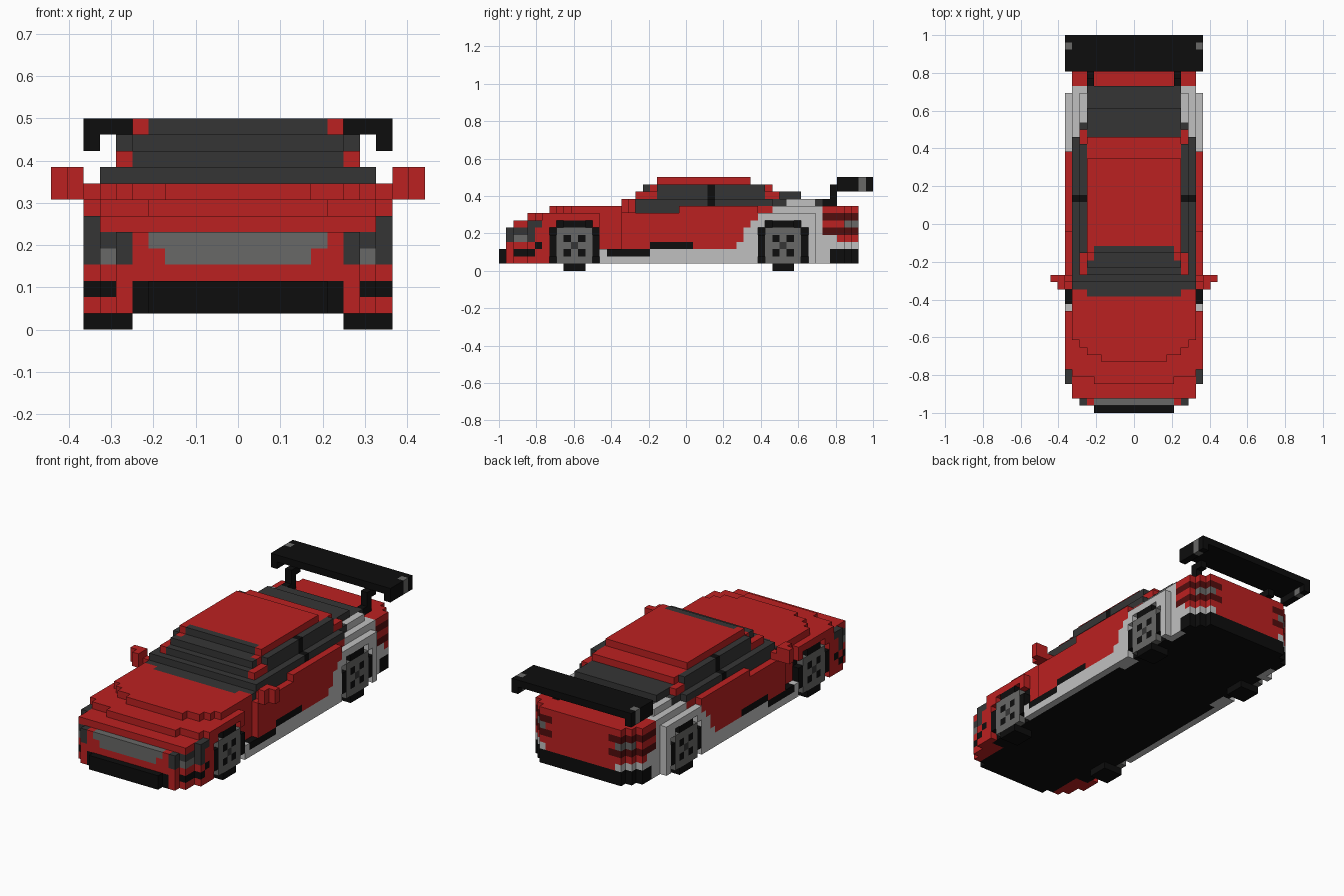
import bpy, bmesh
from mathutils import Vector

cube = bpy.data.objects.get("Cube")
if cube:
    bpy.data.objects.remove(cube, do_unlink=True)

V = 1 / 26  # block size: 52 blocks along the car

COLOURS = {
    "red_paint": (0.50, 0.015, 0.015),
    "black_trim": (0.004, 0.004, 0.004),
    "dark_glass": (0.036, 0.036, 0.036),
    "light_grey_paint": (0.53, 0.53, 0.53),
    "mid_grey": (0.14, 0.14, 0.135),
    "dark_red_lamp": (0.085, 0.004, 0.004),
}
MATS = []
for name, rgb in COLOURS.items():
    m = bpy.data.materials.new(name)
    m.use_nodes = True
    m.diffuse_color = (*rgb, 1)
    m.node_tree.nodes["Principled BSDF"].inputs["Base Color"].default_value = (*rgb, 1)
    MATS.append(m)
RED, BLACK, GLASS, WHITE, GREY, LAMP = range(6)


def fill(cells, x, y, z, colour, side=0):
    """Fill inclusive block ranges on both sides (or one); None carves."""
    for i in range(x[0], x[1] + 1):
        for s in ((side,) if side else (-1, 1)):
            for j in range(y[0], y[1] + 1):
                for k in range(z[0], z[1] + 1):
                    if colour is None:
                        cells.pop((s * i, j, k), None)
                    else:
                        cells[s * i, j, k] = colour


def paint(cells, x, y, z, colour):
    """Recolour only the blocks that already exist."""
    for c in cells:
        if (x[0] <= abs(c[0]) <= x[1] and y[0] <= c[1] <= y[1]
                and z[0] <= c[2] <= z[1]):
            cells[c] = colour


body, cabin, wing, mirrors = {}, {}, {}, {}

# Body: plan outline with stepped corners and a stepped nose
half_width = {0: 5, 1: 7, 2: 8, 3: 8, 47: 8, 48: 7, 49: 6}
for j in range(50):
    w = half_width.get(j, 9 if 4 <= j <= 43 else 8)
    top = 2 if j == 0 else 5 if j == 1 else 6 if j < 4 else 7 if j < 7 else 8
    fill(body, (0, w), (j, j), (1, top), RED)
fill(body, (9, 9), (4, 43), (8, 8), None)
fill(body, (9, 9), (14, 16), (1, 8), None)
fill(body, (9, 9), (25, 35), (8, 8), RED)
for x0, j, k in ((6, 4, 7), (9, 5, 7), (5, 7, 8), (7, 8, 8), (8, 9, 8)):
    fill(body, (x0, 9), (j, j), (k, k), None)

# Floor, front lip, grille and headlights
paint(body, (0, 8), (2, 49), (1, 1), BLACK)
paint(body, (0, 6), (0, 1), (1, 2), BLACK)
paint(body, (7, 9), (1, 5), (1, 2), RED)
paint(body, (8, 9), (2, 4), (2, 2), BLACK)
paint(body, (9, 9), (5, 5), (3, 3), BLACK)
paint(body, (0, 5), (1, 1), (5, 5), GREY)
paint(body, (0, 4), (1, 1), (4, 4), GREY)
paint(body, (7, 9), (1, 4), (4, 5), GLASS)
paint(body, (8, 8), (2, 3), (4, 4), GREY)
paint(body, (9, 9), (4, 5), (6, 6), GLASS)

# Windscreen base and lower edge of the side glass
paint(body, (0, 6), (16, 16), (8, 8), GLASS)
paint(body, (0, 8), (17, 24), (8, 8), GLASS)

# Light grey rear wings and side skirts, black stripes
for k, start in {1: 33, 2: 33, 3: 33, 4: 34, 5: 34, 6: 35, 7: 36}.items():
    paint(body, (8, 9), (start, 44 if k > 4 else 46), (k, k), WHITE)
paint(body, (7, 8), (38, 44), (8, 8), WHITE)
fill(body, (9, 9), (14, 33), (1, 2), WHITE)
paint(body, (8, 9), (15, 20), (2, 2), BLACK)
paint(body, (9, 9), (21, 26), (3, 3), BLACK)

# Rear bumper and tail lamps
paint(body, (0, 9), (46, 49), (1, 2), BLACK)
paint(body, (6, 9), (47, 49), (3, 3), WHITE)
paint(body, (5, 9), (45, 49), (5, 5), LAMP)
paint(body, (5, 9), (45, 49), (7, 7), LAMP)
paint(body, (6, 7), (47, 49), (6, 6), GREY)

# Cabin: stepped glass layers, red pillars and roof
fill(cabin, (0, 8), (18, 37), (9, 9), GLASS)
fill(cabin, (0, 7), (38, 39), (9, 9), GLASS)
fill(cabin, (0, 6), (40, 44), (9, 9), GLASS)
fill(cabin, (7, 7), (40, 43), (9, 9), WHITE)
fill(cabin, (0, 7), (19, 38), (10, 10), GLASS)
fill(cabin, (0, 6), (39, 41), (10, 10), GLASS)
paint(cabin, (7, 7), (19, 21), (10, 10), RED)
paint(cabin, (7, 7), (37, 38), (10, 10), RED)
fill(cabin, (0, 6), (20, 37), (11, 11), GLASS)
fill(cabin, (7, 7), (22, 36), (11, 11), GLASS)
paint(cabin, (6, 6), (21, 22), (11, 11), RED)
paint(cabin, (0, 6), (35, 37), (11, 11), RED)
fill(cabin, (0, 6), (22, 34), (12, 12), RED)
paint(cabin, (0, 5), (22, 22), (12, 12), GLASS)
paint(cabin, (7, 8), (29, 29), (9, 11), BLACK)

# Rear wing: struts, blade, end plates
fill(wing, (6, 6), (45, 45), (9, 9), BLACK)
fill(wing, (6, 6), (46, 46), (9, 11), BLACK)
fill(wing, (6, 6), (47, 47), (11, 11), BLACK)
fill(wing, (0, 9), (47, 51), (12, 12), BLACK)
fill(wing, (9, 9), (47, 51), (11, 11), BLACK)
paint(wing, (9, 9), (50, 50), (11, 12), GREY)

# Door mirrors
fill(mirrors, (9, 9), (18, 18), (8, 8), RED)
fill(mirrors, (10, 10), (17, 18), (8, 9), RED)
fill(mirrors, (11, 11), (18, 18), (8, 9), RED)

# Wheels: seven-block discs with a grey spoked hub, set into black arches
parts = {"body_shell": body, "cabin": cabin, "rear_wing": wing, "door_mirrors": mirrors}
for label, centre in (("front", 10), ("rear", 39)):
    fill(body, (9, 9), (centre - 3, centre + 3), (1, 5), None)
    fill(body, (9, 9), (centre - 2, centre + 2), (6, 6), None)
    paint(body, (6, 8), (centre - 3, centre + 3), (1, 6), BLACK)
    for side, hand in ((1, "left"), (-1, "right")):
        wheel = {}
        for dj in range(-3, 4):
            for dk in range(-3, 4):
                if abs(dj) + abs(dk) > 4:
                    continue
                j, k = centre + dj, 3 + dk
                fill(wheel, (7, 9), (j, j), (k, k), BLACK, side)
                hole = abs(dj) == abs(dk) == 1
                if max(abs(dj), abs(dk)) < 3 and not hole:
                    hub = GLASS if dj == dk == 0 else GREY
                    fill(wheel, (9, 9), (j, j), (k, k), hub, side)
        for c in wheel:
            body.pop(c, None)
        parts[f"{label}_{hand}_wheel"] = wheel

# Mesh each part from its exposed block faces
occupied = set().union(*parts.values())
for name, cells in parts.items():
    bm = bmesh.new()
    corners = {}

    def vert(p):
        key = tuple(round(c * 2) for c in p)
        if key not in corners:
            corners[key] = bm.verts.new((p[0] * V, -1 + p[1] * V, p[2] * V))
        return corners[key]

    for (i, j, k), colour in cells.items():
        mid = Vector((i, j + 0.5, k + 0.5))
        for axis in range(3):
            for s in (-1, 1):
                n, u = Vector((0, 0, 0)), Vector((0, 0, 0))
                n[axis], u[(axis + 1) % 3] = s, 1
                if (i + int(n.x), j + int(n.y), k + int(n.z)) in occupied:
                    continue
                w = n.cross(u)
                quad = [mid + (n + u * a + w * b) / 2
                        for a, b in ((-1, -1), (1, -1), (1, 1), (-1, 1))]
                face = bm.faces.new([vert(p) for p in quad])
                face.material_index = colour
    mesh = bpy.data.meshes.new(name)
    bm.to_mesh(mesh)
    bm.free()
    for m in MATS:
        mesh.materials.append(m)
    bpy.context.collection.objects.link(bpy.data.objects.new(name, mesh))
